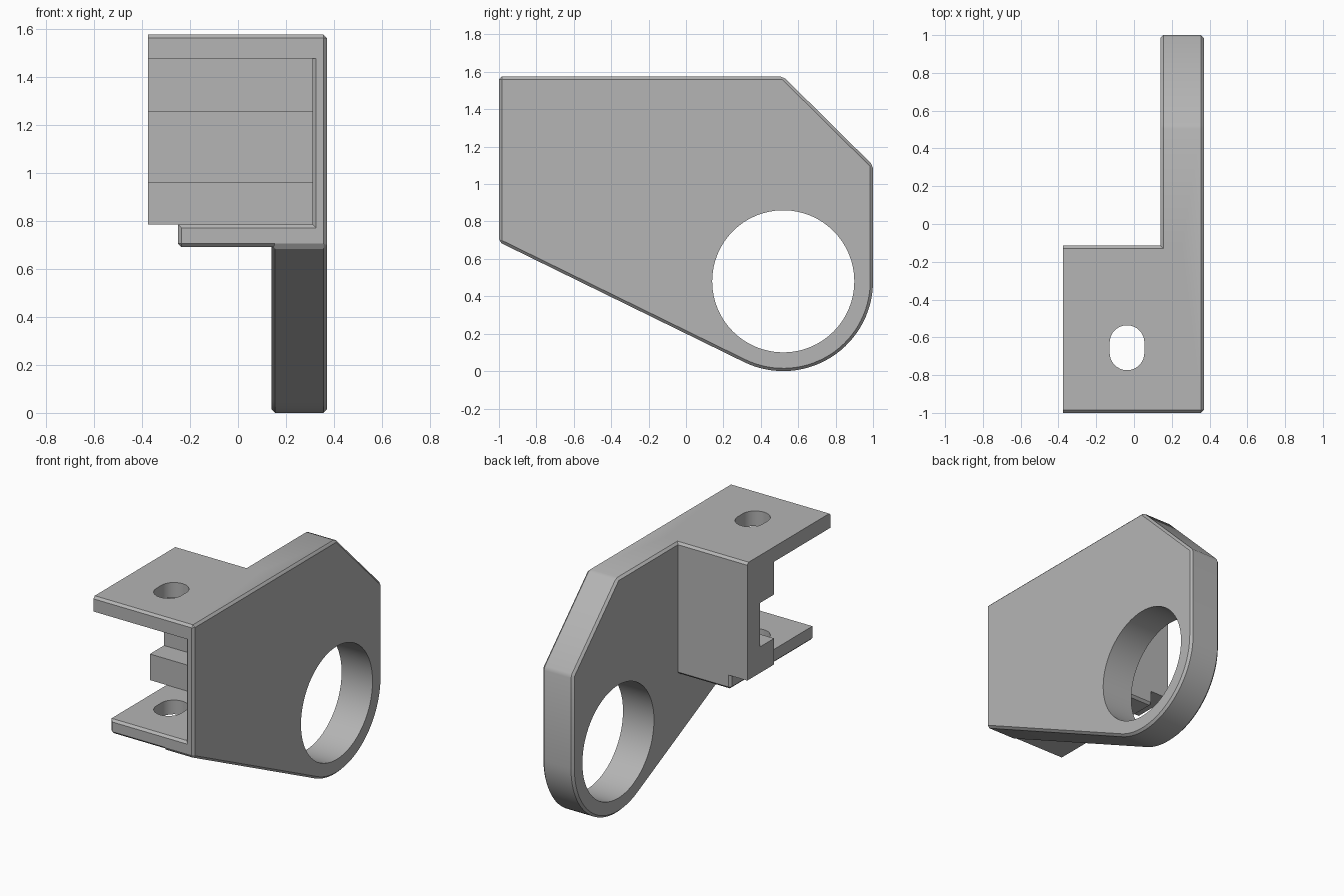
import bpy, bmesh, math
from mathutils import Vector

old = bpy.data.objects.get("Cube")
if old:
    bpy.data.objects.remove(old, do_unlink=True)

CHAMFER = 0.015

grey = bpy.data.materials.new("plain grey")
grey.use_nodes = True
colour = (0.46, 0.46, 0.46, 1)
grey.diffuse_color = colour
grey.node_tree.nodes["Principled BSDF"].inputs["Base Color"].default_value = colour


def prism(name, points, depth):
    """Closed solid: a loop of 3D points pushed along a depth vector."""
    bm = bmesh.new()
    face = bm.faces.new([bm.verts.new(p) for p in points])
    new = bmesh.ops.extrude_face_region(bm, geom=[face])["geom"]
    bmesh.ops.translate(bm, vec=Vector(depth),
                        verts=[v for v in new if isinstance(v, bmesh.types.BMVert)])
    bmesh.ops.recalc_face_normals(bm, faces=bm.faces)
    mesh = bpy.data.meshes.new(name)
    bm.to_mesh(mesh)
    bm.free()
    mesh.materials.append(grey)
    obj = bpy.data.objects.new(name, mesh)
    bpy.context.collection.objects.link(obj)
    return obj


def side_prism(name, profile, x0, x1):
    return prism(name, [(x0, y, z) for y, z in profile], (x1 - x0, 0, 0))


def box(name, x, y, z):
    return side_prism(name, [(y[0], z[0]), (y[1], z[0]), (y[1], z[1]), (y[0], z[1])], *x)


def arc(cx, cy, r, start, end, steps):
    angles = [math.radians(start + (end - start) * i / steps) for i in range(steps + 1)]
    return [(cx + r * math.cos(a), cy + r * math.sin(a)) for a in angles]


def apply(obj, mod):
    bpy.context.view_layer.objects.active = obj
    bpy.ops.object.modifier_apply(modifier=mod.name)


def chamfer(obj):
    mod = obj.modifiers.new("chamfer", 'BEVEL')
    mod.width, mod.segments = CHAMFER, 1
    mod.limit_method, mod.angle_limit = 'ANGLE', math.radians(30)
    apply(obj, mod)


def combine(obj, other, operation):
    mod = obj.modifiers.new("combine", 'BOOLEAN')
    mod.operation, mod.solver, mod.object = operation, 'EXACT', other
    apply(obj, mod)
    bpy.data.objects.remove(other, do_unlink=True)


# Side plate with sloped underside and rounded lower corner
outline = [(-1, 0.69), (-1, 1.575), (0.52, 1.575), (1, 1.1)]
outline += arc(0.52, 0.48, 0.48, 0, -116, 30)
body = side_prism("mounting_bracket", outline, 0.14, 0.37)
chamfer(body)

# Upper housing, chamfered along its top edges
front, back, top = -1, -0.115, 1.575
housing = side_prism("housing", [
    (front, 0.785), (back, 0.785), (back, top - CHAMFER), (back - CHAMFER, top),
    (front + CHAMFER, top), (front, top - CHAMFER)], -0.375, 0.25)
combine(body, housing, 'UNION')

# Shorter lower flange
flange = box("lower_flange", (-0.25, 0.25), (front, back), (0.69, 0.9))
chamfer(flange)
combine(body, flange, 'UNION')

# Open cavity between the flanges, and the channel in its back wall
combine(body, box("cavity", (-0.6, 0.31), (-1.2, -0.4), (0.785, 1.475)), 'DIFFERENCE')
combine(body, box("channel", (-0.6, 0.31), (-0.6, -0.25), (0.96, 1.255)), 'DIFFERENCE')

# Chamfered lip at the cavity mouth
lip = box("lip", (-0.6, 0.31), (front - 0.01, front + CHAMFER), (0.785, 1.475))
for v in lip.data.vertices:
    if v.co.y < front:
        if v.co.x > 0:
            v.co.x += 0.025
        if v.co.z < 1:
            v.co.z -= 0.025
combine(body, lip, 'DIFFERENCE')

# Large round opening through the plate
opening = side_prism("opening", arc(0.52, 0.48, 0.38, 0, 354.375, 63), 0, 0.5)
combine(body, opening, 'DIFFERENCE')

# Slotted screw hole through both flanges
slot_outline = arc(-0.037, -0.628, 0.092, 0, 180, 16) + arc(-0.037, -0.682, 0.092, 180, 360, 16)
slot = prism("slot", [(x, y, 0.5) for x, y in slot_outline], (0, 0, 1.3))
combine(body, slot, 'DIFFERENCE')

bpy.ops.object.select_all(action='DESELECT')
body.select_set(True)
bpy.context.view_layer.objects.active = body
bpy.ops.object.shade_smooth_by_angle(angle=math.radians(25))
